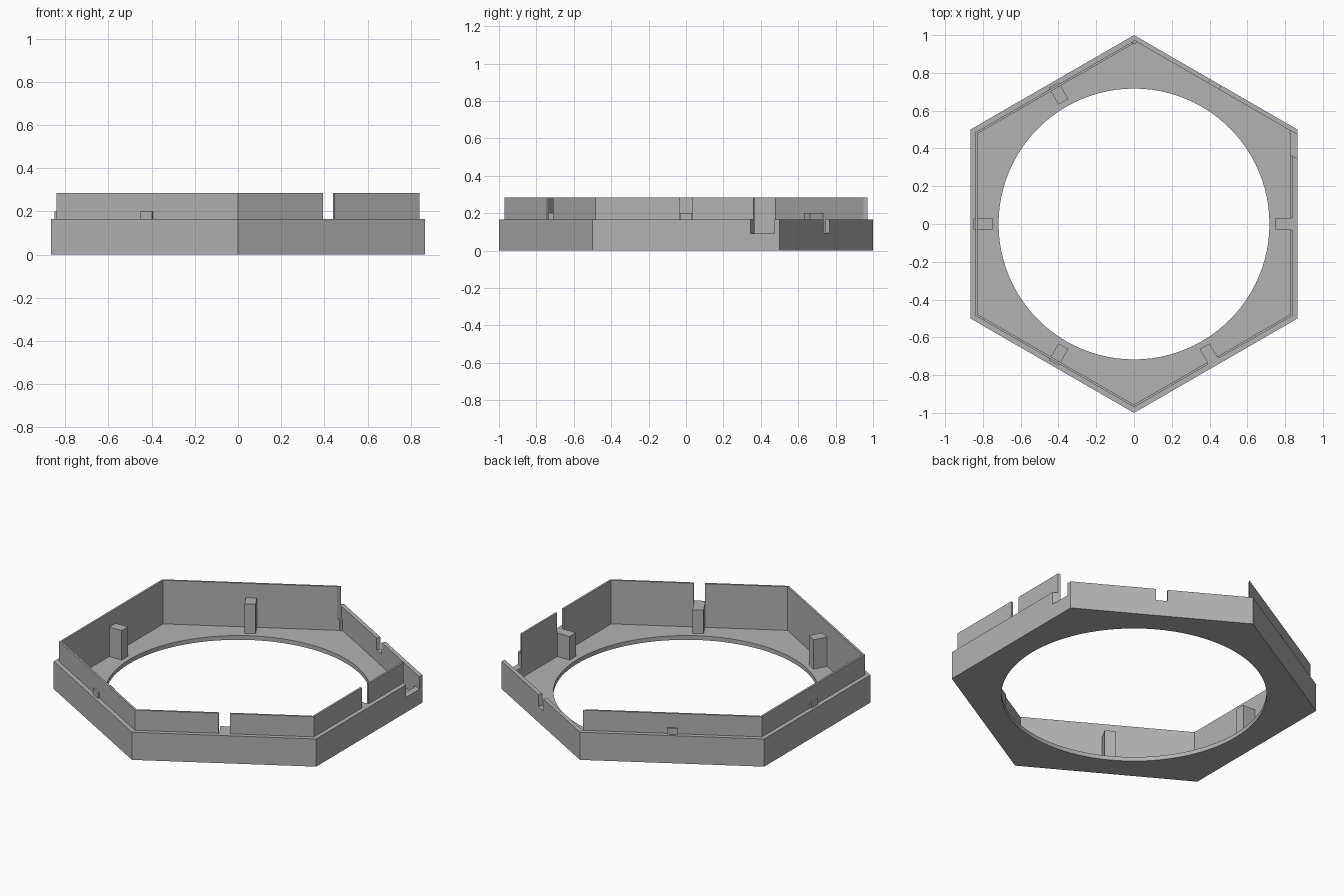
import bpy, bmesh, math
from mathutils import Matrix, Vector

cube = bpy.data.objects.get("Cube")
if cube:
    bpy.data.objects.remove(cube, do_unlink=True)

STEP, TOP, FLOOR = 0.165, 0.285, 0.025   # heights
OUT, LIP, INNER = 0.866, 0.84, 0.828     # distances from centre to the flats
SLOT_SIDE = 30                           # direction of the lowered side, in degrees

grey = bpy.data.materials.new("light grey")
grey.use_nodes = True
colour = (0.45, 0.45, 0.45, 1)
grey.diffuse_color = colour
grey.node_tree.nodes["Principled BSDF"].inputs["Base Color"].default_value = colour


def make_object(name, bm):
    bmesh.ops.recalc_face_normals(bm, faces=bm.faces)
    mesh = bpy.data.meshes.new(name)
    bm.to_mesh(mesh)
    bm.free()
    mesh.materials.append(grey)
    obj = bpy.data.objects.new(name, mesh)
    bpy.context.collection.objects.link(obj)
    return obj


def side_box(name, angle, out, along, height):
    """Box on one side: ranges outwards, along the side and upwards."""
    bm = bmesh.new()
    bmesh.ops.create_cube(bm, size=1)
    spans = (out, along, height)
    size = [b - a for a, b in spans]
    centre = Vector([(a + b) / 2 for a, b in spans])
    turn = Matrix.Rotation(math.radians(angle), 4, "Z")
    bm.transform(turn @ Matrix.Translation(centre) @ Matrix.Diagonal((*size, 1)))
    return make_object(name, bm)


def combine(target, tool, operation):
    mod = target.modifiers.new(tool.name, "BOOLEAN")
    mod.operation, mod.solver, mod.object = operation, "EXACT", tool
    bpy.context.view_layer.objects.active = target
    bpy.ops.object.modifier_apply(modifier=mod.name)
    bpy.data.objects.remove(tool, do_unlink=True)


# Hexagonal tray: stepped outer wall, thin lip and floor
profile = [(OUT, 0), (OUT, STEP), (LIP, STEP), (LIP, TOP), (INNER, TOP), (INNER, FLOOR)]
bm = bmesh.new()
rings = []
for flat, z in profile:
    r = flat / math.cos(math.pi / 6)
    angles = [math.radians(30 + 60 * k) for k in range(6)]
    rings.append([bm.verts.new((r * math.cos(a), r * math.sin(a), z)) for a in angles])
for low, high in zip(rings, rings[1:]):
    for k in range(6):
        n = (k + 1) % 6
        bm.faces.new((low[k], low[n], high[n], high[k]))
bm.faces.new(rings[0])
bm.faces.new(rings[-1])
frame = make_object("hexagonal_frame", bm)

# Round opening through the floor
bm = bmesh.new()
bmesh.ops.create_cone(bm, cap_ends=True, segments=96, radius1=0.717, radius2=0.717, depth=0.4)
combine(frame, make_object("opening_cutter", bm), "DIFFERENCE")

# Ribs inside five sides, with a gap in the lip above each
for angle in (0, 120, 180, 240, 300):
    rib = side_box("rib", angle, (0.747, 0.85), (-0.03, 0.03), (0.01, 0.2))
    combine(frame, rib, "UNION")
    gap = side_box("gap_cutter", angle, (0.7, 0.9), (-0.031, 0.031), (STEP, 0.4))
    combine(frame, gap, "DIFFERENCE")

# Sliding slot along the lowered side, open at one end, with thinner wall below
slot = side_box("slot_cutter", SLOT_SIDE + 30, (0.732, 0.842), (-0.8, 0.485), (0.09, 0.4))
combine(frame, slot, "DIFFERENCE")
recess = side_box("recess_cutter", SLOT_SIDE + 30, (0.78, 0.842), (-0.469, 0.469), (FLOOR, 0.2))
combine(frame, recess, "DIFFERENCE")

# Small notch in the middle of the lowered wall
notch = side_box("notch_cutter", SLOT_SIDE + 30, (0.8, 0.9), (-0.032, 0.032), (0.095, 0.4))
combine(frame, notch, "DIFFERENCE")
